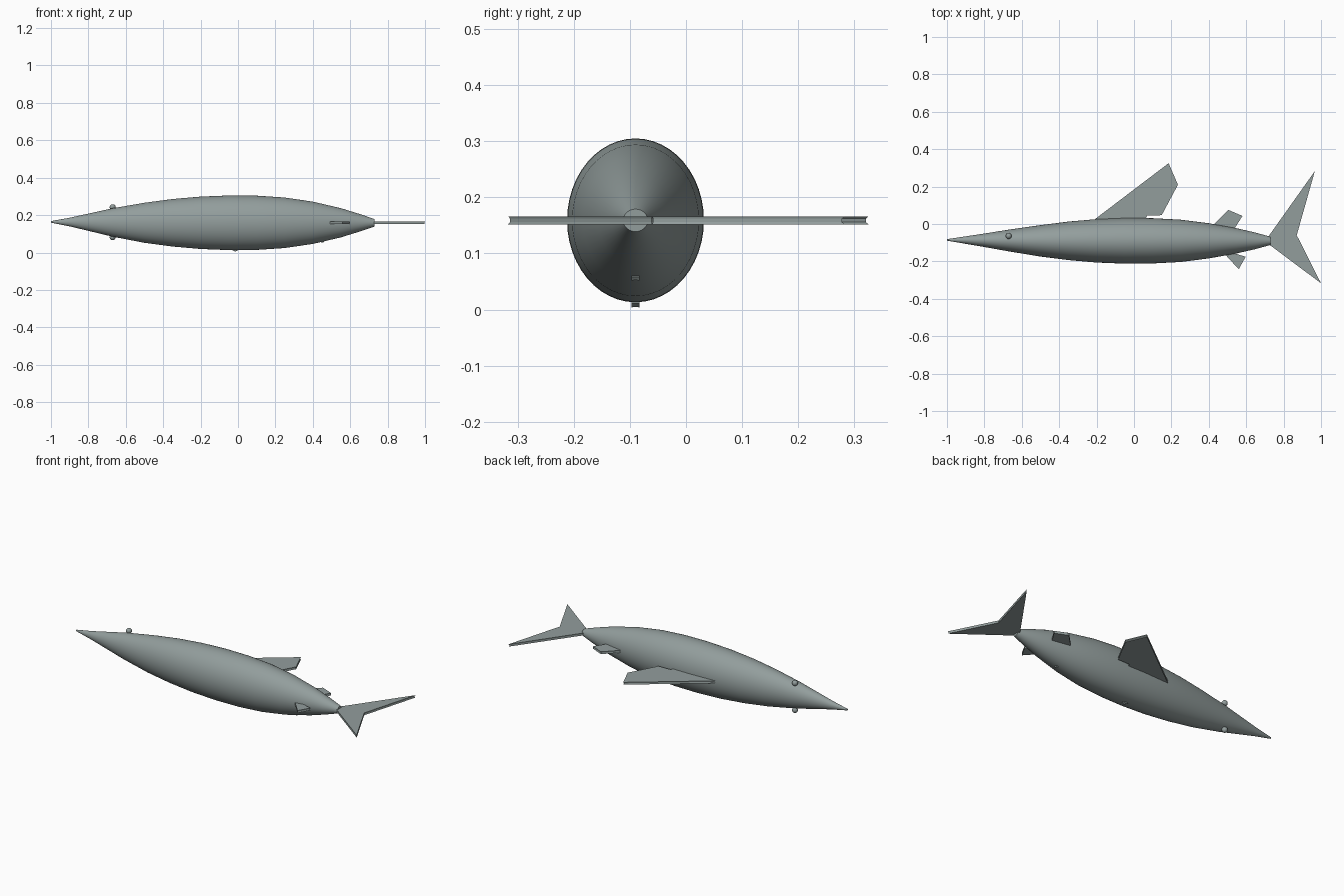
import bpy, bmesh, math
from mathutils import Vector

cube = bpy.data.objects.get("Cube")
if cube:
    bpy.data.objects.remove(cube, do_unlink=True)

MID_Y, MID_Z = -0.09, 0.159

skin = bpy.data.materials.new("grey green skin")
skin.use_nodes = True
colour = (0.29, 0.34, 0.335, 1)
skin.diffuse_color = colour
bsdf = next(n for n in skin.node_tree.nodes if n.type == 'BSDF_PRINCIPLED')
bsdf.inputs["Base Color"].default_value = colour


def finish(name, bm, smooth=False):
    bmesh.ops.recalc_face_normals(bm, faces=bm.faces)
    mesh = bpy.data.meshes.new(name)
    bm.to_mesh(mesh)
    bm.free()
    mesh.materials.append(skin)
    obj = bpy.data.objects.new(name, mesh)
    bpy.context.collection.objects.link(obj)
    if smooth:
        bpy.ops.object.select_all(action='DESELECT')
        obj.select_set(True)
        bpy.context.view_layer.objects.active = obj
        bpy.ops.object.shade_smooth_by_angle(angle=math.radians(40))
    return obj


def loft(bm, rings):
    """Skin a list of equal point rings and cap both ends."""
    loops = [[bm.verts.new(p) for p in ring] for ring in rings]
    n = len(loops[0])
    for a, b in zip(loops, loops[1:]):
        for i in range(n):
            j = (i + 1) % n
            bm.faces.new((a[i], a[j], b[j], b[i]))
    bm.faces.new(loops[0][::-1])
    bm.faces.new(loops[-1])


def fin(name, outline, upright=False):
    """Flat plate with a shallow groove running round its edge."""
    pts = [Vector(p) for p in outline]
    centre = sum(pts, Vector((0, 0))) / len(pts)
    rings = []
    for offset, scale in ((-0.007, 1), (-0.003, 0.98), (0.003, 0.98), (0.007, 1)):
        ring = [centre + (p - centre) * scale for p in pts]
        if upright:
            rings.append([(p.x, MID_Y + offset, p.y) for p in ring])
        else:
            rings.append([(p.x, p.y, MID_Z + offset) for p in ring])
    bm = bmesh.new()
    loft(bm, rings)
    bmesh.ops.triangulate(bm, faces=[f for f in bm.faces if len(f.verts) > 4])
    return finish(name, bm)


# Body: oval sections along x, given as (x, half width, half height)
sections = [(-1.0, 0.004, 0.004), (-0.9, 0.02, 0.023), (-0.8, 0.036, 0.046),
            (-0.67, 0.058, 0.076), (-0.5, 0.084, 0.107), (-0.35, 0.103, 0.127),
            (-0.2, 0.116, 0.14), (-0.05, 0.122, 0.146), (0.1, 0.121, 0.145),
            (0.25, 0.113, 0.135), (0.4, 0.094, 0.113), (0.55, 0.067, 0.078),
            (0.65, 0.044, 0.047), (0.73, 0.022, 0.02)]
SIDES = 48
rings = []
for x, ry, rz in sections:
    nose_lift = 0.005 * max(0, -x - 0.5) * 2
    rings.append([(x, MID_Y + nose_lift + ry * math.cos(math.tau * i / SIDES),
                   MID_Z + nose_lift + rz * math.sin(math.tau * i / SIDES))
                  for i in range(SIDES)])
bm = bmesh.new()
loft(bm, rings)
finish("body", bm, True)

# Fins in the flat middle plane
fin("dorsal_fin", [(-0.21, 0.025), (0.185, 0.325), (0.235, 0.21),
                   (0.148, 0.047), (0.07, 0.045), (0.05, 0.0)])
fin("rear_dorsal_fin", [(0.43, 0.0), (0.505, 0.075), (0.58, 0.043),
                        (0.54, -0.02), (0.5, -0.06)])
fin("anal_fin", [(0.48, -0.155), (0.56, -0.242), (0.597, -0.175),
                 (0.53, -0.155), (0.5, -0.12)])

# Tail as two lobes sharing the root
fin("tail_upper_lobe", [(0.72, -0.065), (0.967, 0.283), (0.87, -0.06), (0.71, -0.085)])
fin("tail_lower_lobe", [(0.71, -0.085), (0.87, -0.06), (1.0, -0.317), (0.72, -0.108)])

# Fin tips that only just break through the belly side
fin("pectoral_fin_tip", [(-0.06, 0.03), (-0.015, 0.004), (0.0, 0.012), (-0.01, 0.03)], True)
fin("pelvic_fin_tip", [(0.39, 0.07), (0.455, 0.052), (0.46, 0.058), (0.43, 0.085)], True)

# Eyes, mirrored across the middle plane
for name, side in (("left_eye", 1), ("right_eye", -1)):
    bm = bmesh.new()
    bmesh.ops.create_uvsphere(bm, u_segments=24, v_segments=16, radius=0.016)
    bmesh.ops.translate(bm, verts=bm.verts, vec=(-0.67, -0.064, MID_Z + 0.003 + side * 0.08))
    finish(name, bm, True)
